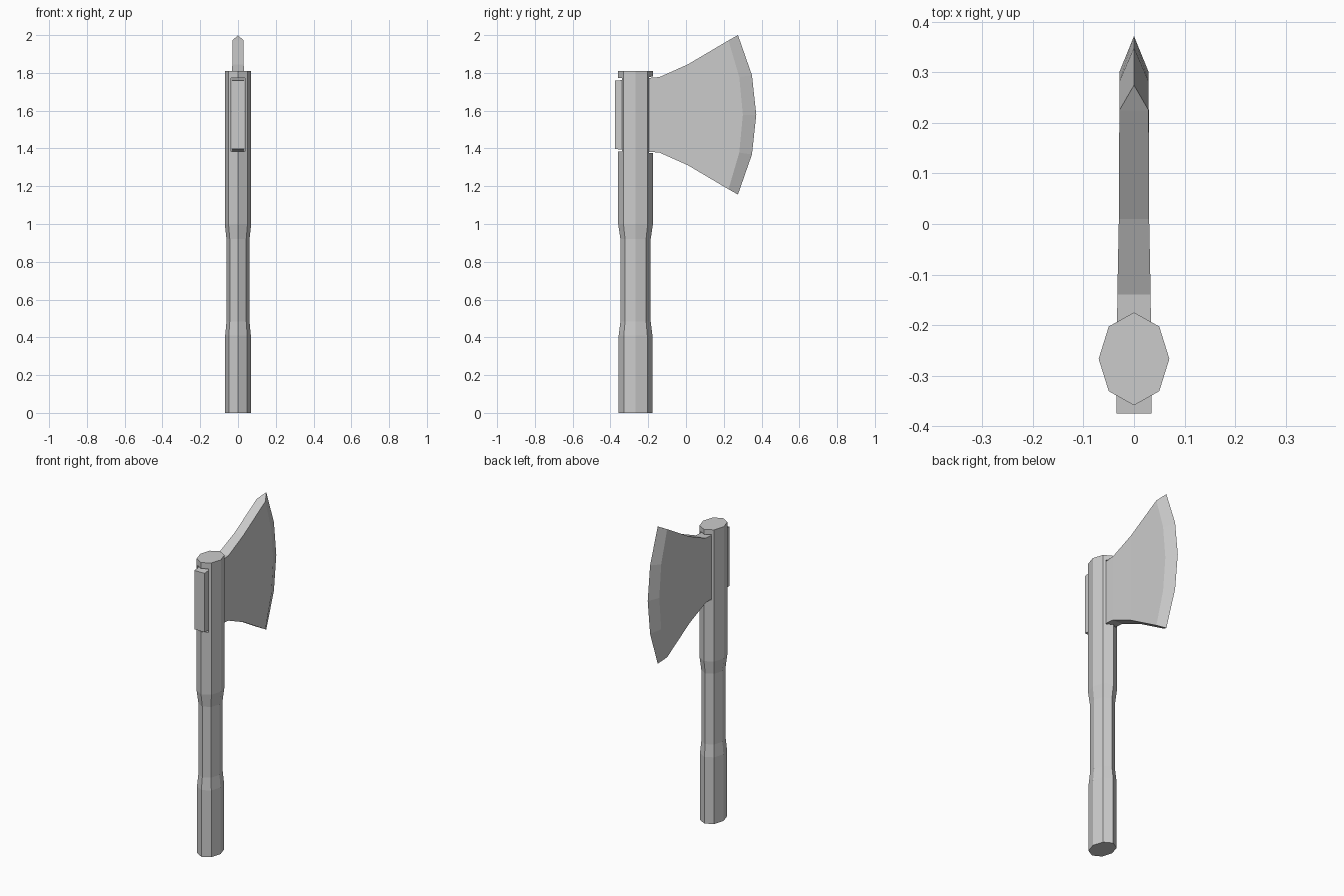
import bpy, bmesh

if "Cube" in bpy.data.objects:
    bpy.data.objects.remove(bpy.data.objects["Cube"])

CY, CZ = -0.267, 1.578   # handle axis y, blade centre height


def make(name, verts, faces):
    me = bpy.data.meshes.new(name)
    me.from_pydata(verts, [], faces)
    bm = bmesh.new()
    bm.from_mesh(me)
    bmesh.ops.recalc_face_normals(bm, faces=bm.faces)
    bm.to_mesh(me)
    bm.free()
    ob = bpy.data.objects.new(name, me)
    bpy.context.collection.objects.link(ob)
    return ob


def loft(name, rings):
    n = len(rings[0])
    verts = [p for r in rings for p in r]
    faces = [tuple(range(n)), tuple(range(len(verts) - n, len(verts)))]
    for k in range(len(rings) - 1):
        for i in range(n):
            a, b = k * n + i, k * n + (i + 1) % n
            faces.append((a, b, b + n, a + n))
    return make(name, verts, faces)


# Handle: stretched octagon lofted through a slimmer grip
octagon = [(0, -.092), (.05, -.064), (.07, 0), (.05, .064),
           (0, .092), (-.05, .064), (-.07, 0), (-.05, -.064)]
levels = [(0, .97), (.41, .97), (.485, .87), (.92, .87), (1.0, 1), (1.81, 1)]
handle = loft("handle", [[(x * s, CY + y * s, z) for x, y in octagon]
                         for z, s in levels])


# Slot through the handle head
def rect(y, w, h):
    return [(-w, y, CZ - h), (w, y, CZ - h), (w, y, CZ + h), (-w, y, CZ + h)]


cutter = loft("slot_cutter", [rect(-.45, .038, .191), rect(-.1, .036, .205)])
cutter.hide_render = True
mod = handle.modifiers.new("slot", 'BOOLEAN')
mod.operation = 'DIFFERENCE'
mod.solver = 'EXACT'
mod.object = cutter
bpy.context.view_layer.objects.active = handle
bpy.ops.object.modifier_apply(modifier="slot")
bpy.data.objects.remove(cutter)

# Blade: tang and flared cheeks, then a bevel running to a sharp curved edge
columns = [(-.375, .181, .0345), (-.14, .2, .033), (.01, .267, .03)]
bevel = [(.225, .394), (.282, .2), (.301, 0), (.282, -.2), (.225, -.394)]
edge = [(.275, .422), (.349, .21), (.372, 0), (.349, -.21), (.275, -.422)]
verts, faces = [], []
for side in (1, -1):
    for y, h, t in columns:
        verts += [(side * t, y, CZ + h), (side * t, y, CZ - h)]
    verts += [(side * .029, y, CZ + z) for y, z in bevel]
E = len(verts)
S = E // 2
verts += [(0, y, CZ + z) for y, z in edge]
for o in (0, S):
    faces += [(o, o + 1, o + 3, o + 2), (o + 2, o + 3, o + 5, o + 4),
              (o + 4, o + 5, o + 10, o + 9, o + 8, o + 7, o + 6)]
    faces += [(o + 6 + i, o + 7 + i, E + i + 1, E + i) for i in range(4)]
for a, b in ((0, 1), (0, 2), (2, 4), (4, 6), (1, 3), (3, 5), (5, 10)):
    faces.append((a, b, b + S, a + S))
faces += [(6, E, 6 + S), (10, E + 4, 10 + S)]
make("blade", verts, faces)
